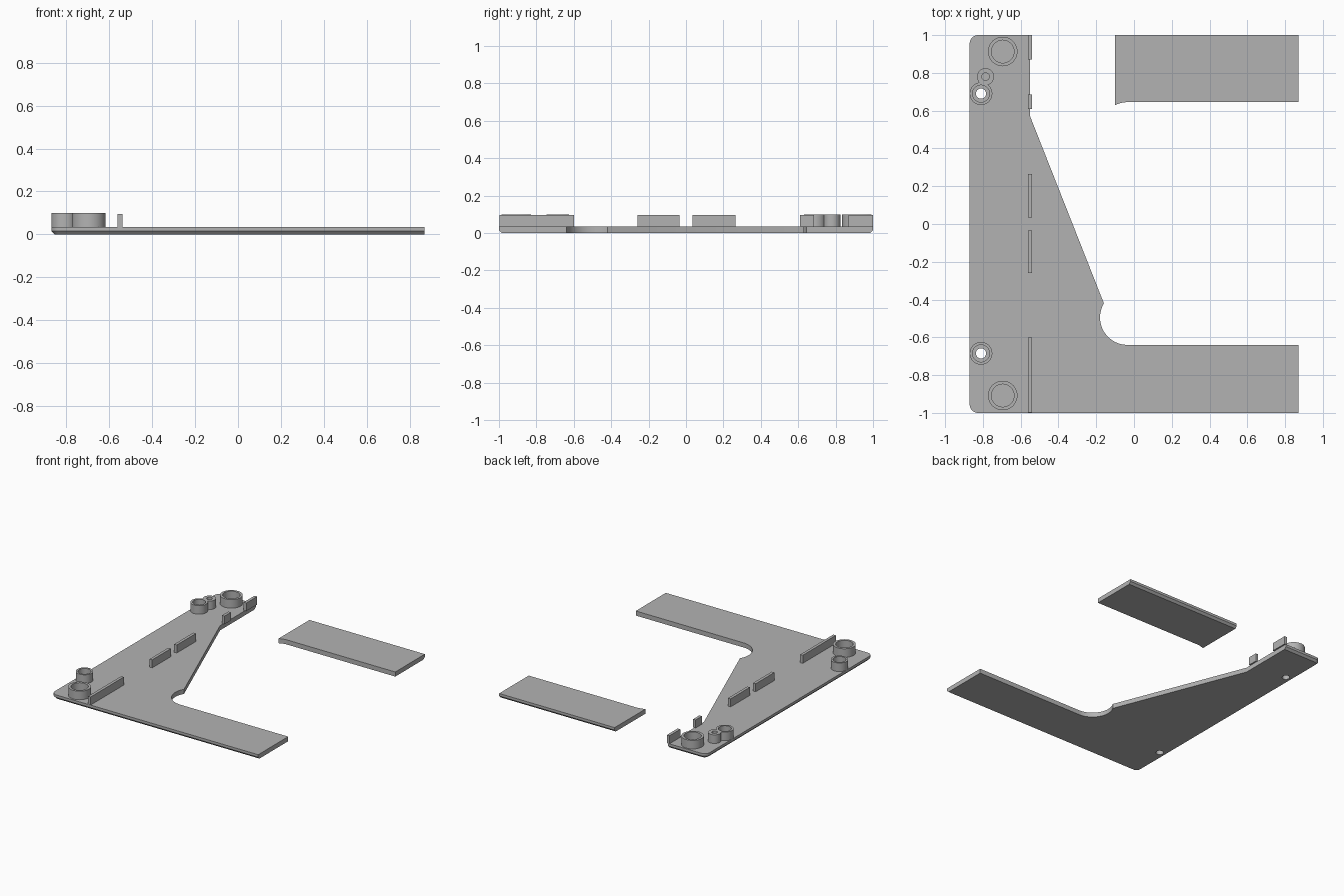
import bpy, bmesh, math

if "Cube" in bpy.data.objects:
    bpy.data.objects.remove(bpy.data.objects["Cube"])

grey = bpy.data.materials.new("plain grey")
grey.diffuse_color = (0.45, 0.45, 0.45, 1)
grey.use_nodes = True
grey.node_tree.nodes["Principled BSDF"].inputs["Base Color"].default_value = grey.diffuse_color

T = 0.035      # plate thickness
TOP = 0.10     # boss height
STEPS = 12


def make(name, bm, smooth=True):
    bmesh.ops.recalc_face_normals(bm, faces=bm.faces)
    me = bpy.data.meshes.new(name)
    bm.to_mesh(me)
    bm.free()
    me.materials.append(grey)
    ob = bpy.data.objects.new(name, me)
    bpy.context.collection.objects.link(ob)
    if smooth:
        bpy.ops.object.select_all(action='DESELECT')
        bpy.context.view_layer.objects.active = ob
        ob.select_set(True)
        bpy.ops.object.shade_smooth_by_angle(angle=math.radians(30))
    return ob


def arc(cx, cy, r, a0, a1, n=STEPS):
    pts = []
    for i in range(n + 1):
        a = math.radians(a0 + (a1 - a0) * i / n)
        pts.append((cx + r * math.cos(a), cy + r * math.sin(a)))
    return pts


def main_outline(d):
    """Main plate contour; d insets the chamfered outer edges."""
    r = 0.045 - d
    return (arc(-0.825, -0.955, r, 180, 270)
            + [(0.87, -1 + d), (0.87, -0.64)]
            + arc(-0.035, -0.495, 0.145, 270, 149, 18)
            + [(-0.55, 0.57), (-0.55, 1 - d)]
            + arc(-0.825, 0.955, r, 90, 180))


def arm_outline(d):
    """Separate rear arm contour."""
    return ([(0.87, 0.645), (0.87, 1 - d), (-0.10, 1 - d)]
            + arc(-0.035, 0.50, 0.145, 117, 90, 6))


def plate(name, outline):
    bm = bmesh.new()
    rings = [[bm.verts.new((x, y, z)) for x, y in outline(d)]
             for d, z in ((0.015, 0), (0, 0.016), (0, T))]
    n = len(rings[0])
    for lo, hi in zip(rings, rings[1:]):
        for i in range(n):
            j = (i + 1) % n
            bm.faces.new((lo[i], lo[j], hi[j], hi[i]))
    bm.faces.new(rings[0])
    bm.faces.new(rings[-1])
    return make(name, bm)


def tube(name, x, y, r_out, r_in, n=40):
    """Upright ring standing on the plate."""
    bm = bmesh.new()
    prof = [(r_out, T), (r_out, TOP), (r_in, TOP), (r_in, T)]
    cols = []
    for k in range(n):
        a = 2 * math.pi * k / n
        cols.append([bm.verts.new((x + r * math.cos(a), y + r * math.sin(a), z))
                     for r, z in prof])
    for k in range(n):
        a, b = cols[k], cols[(k + 1) % n]
        for i in range(4):
            j = (i + 1) % 4
            bm.faces.new((a[i], b[i], b[j], a[j]))
    return make(name, bm)


# Flat plates
base = plate("main_plate", main_outline)
plate("rear_arm_plate", arm_outline)

# Screw holes through the main plate
SCREWS = ((-0.81, 0.69), (-0.81, -0.685))
bm = bmesh.new()
for x, y in SCREWS:
    res = bmesh.ops.create_cone(bm, cap_ends=True, segments=32,
                                radius1=0.027, radius2=0.027, depth=0.2)
    bmesh.ops.translate(bm, verts=res["verts"], vec=(x, y, 0))
cutter = make("screw_hole_cutter", bm, False)
mod = base.modifiers.new("screw_holes", 'BOOLEAN')
mod.operation = 'DIFFERENCE'
mod.solver = 'EXACT'
mod.object = cutter
bpy.ops.object.select_all(action='DESELECT')
bpy.context.view_layer.objects.active = base
base.select_set(True)
bpy.ops.object.modifier_apply(modifier=mod.name)
bpy.data.objects.remove(cutter)

# Round bosses
for i, (x, y) in enumerate(SCREWS):
    tube(f"screw_boss_{i + 1}", x, y, 0.06, 0.045)
for i, y in enumerate((0.913, -0.908)):
    tube(f"large_cup_{i + 1}", -0.695, y, 0.078, 0.06)
tube("small_pin_boss", -0.786, 0.78, 0.045, 0.02)

# Upright ribs in one line
RIBS = ((-0.998, -0.60), (-0.26, -0.035), (0.035, 0.265), (0.61, 0.685), (0.87, 1.0))
for i, (y0, y1) in enumerate(RIBS):
    bm = bmesh.new()
    bmesh.ops.create_cube(bm, size=1)
    for v in bm.verts:
        v.co = (-0.55 + v.co.x * 0.022,
                (y0 + y1) / 2 + v.co.y * (y1 - y0),
                (T + 0.096) / 2 + v.co.z * (0.096 - T))
    make(f"rib_{i + 1}", bm, False)
